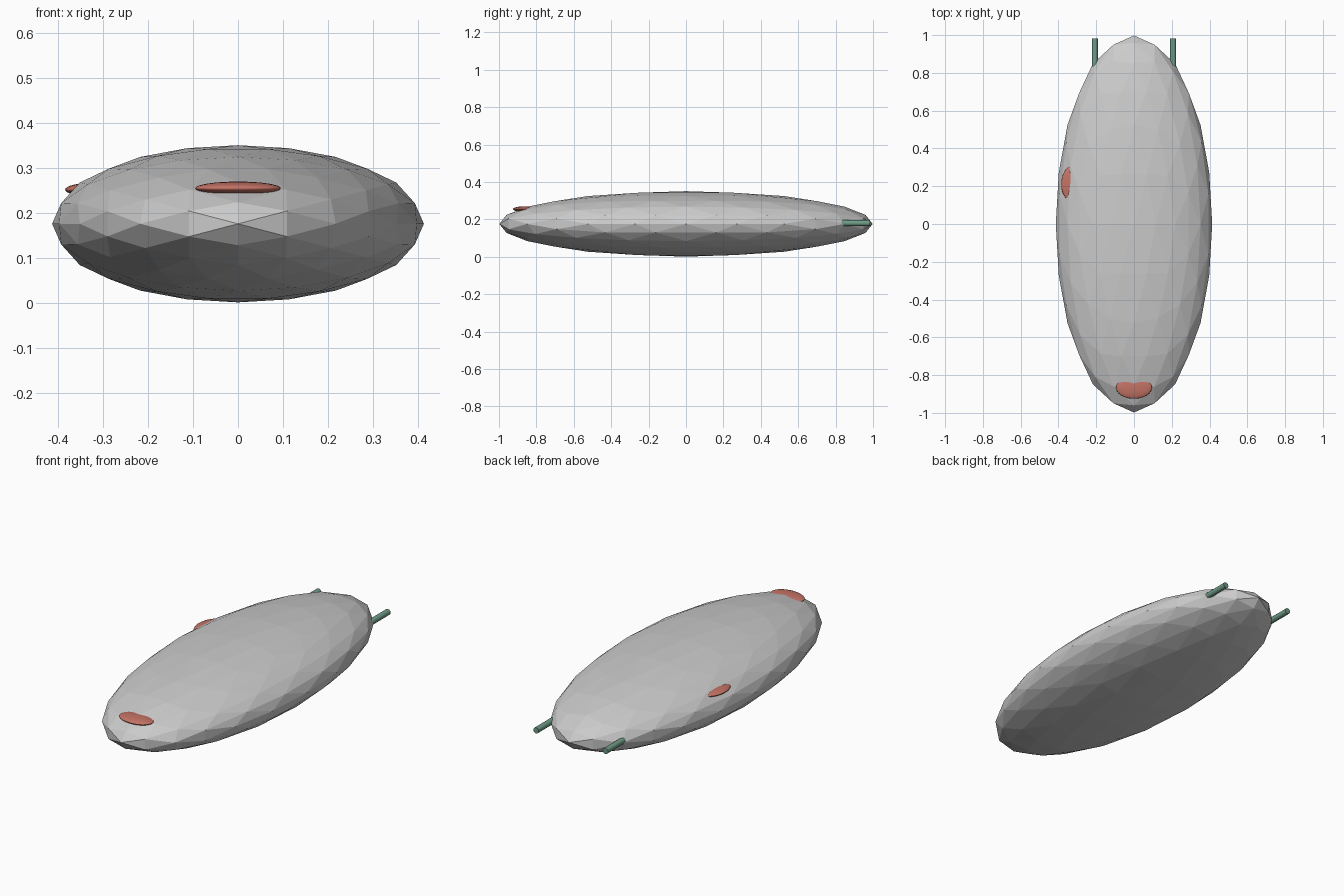
import bpy, bmesh, math
from mathutils import Vector

if "Cube" in bpy.data.objects:
    bpy.data.objects.remove(bpy.data.objects["Cube"])


def material(name, color):
    m = bpy.data.materials.new(name)
    m.diffuse_color = (*color, 1)
    m.use_nodes = True
    m.node_tree.nodes["Principled BSDF"].inputs["Base Color"].default_value = m.diffuse_color
    return m


red = material("red", (0.55, 0.17, 0.13))
green = material("green", (0.16, 0.33, 0.24))


# Hull: flat-faced icosphere aligned to the axes, stretched into a long ellipsoid
def hull(name, center, radii, levels):
    bm = bmesh.new()
    phi = (1 + math.sqrt(5)) / 2
    for s in (-1, 1):
        for t in (-phi, phi):
            for p in ((t, s, 0), (0, t, s), (s, 0, t)):
                bm.verts.new(Vector(p).normalized())
    bmesh.ops.convex_hull(bm, input=bm.verts[:])
    for _ in range(levels):
        bmesh.ops.subdivide_edges(bm, edges=bm.edges[:], cuts=1, use_grid_fill=True)
        for v in bm.verts:
            v.co.normalize()
    for v in bm.verts:
        v.co = Vector(center) + Vector([a * r for a, r in zip(v.co, radii)])
    bmesh.ops.recalc_face_normals(bm, faces=bm.faces[:])
    me = bpy.data.meshes.new(name)
    bm.to_mesh(me)
    bm.free()
    ob = bpy.data.objects.new(name, me)
    bpy.context.collection.objects.link(ob)


hull("hull", (0, 0, 0.176), (0.414, 0.998, 0.175), 2)


# Red lens-shaped bumps half sunk into the hull
def lens(name, center, turn):
    bpy.ops.mesh.primitive_uv_sphere_add(segments=32, ring_count=16, radius=1, location=center)
    ob = bpy.context.object
    ob.name = name
    ob.scale = (0.095, 0.06, 0.015)
    ob.rotation_euler.z = turn
    bpy.ops.object.shade_smooth()
    ob.data.materials.append(red)


lens("front_lens", (0, -0.865, 0.255), 0)
lens("side_lens", (-0.325, 0.217, 0.252), math.radians(86))

# Green rear tubes
for side, x in (("left", -0.207), ("right", 0.207)):
    bpy.ops.mesh.primitive_cylinder_add(vertices=12, radius=0.016, depth=0.16,
                                        location=(x, 0.903, 0.18),
                                        rotation=(math.pi / 2, 0, 0))
    ob = bpy.context.object
    ob.name = side + "_rear_tube"
    bpy.ops.object.shade_smooth_by_angle(angle=math.radians(40))
    ob.data.materials.append(green)
